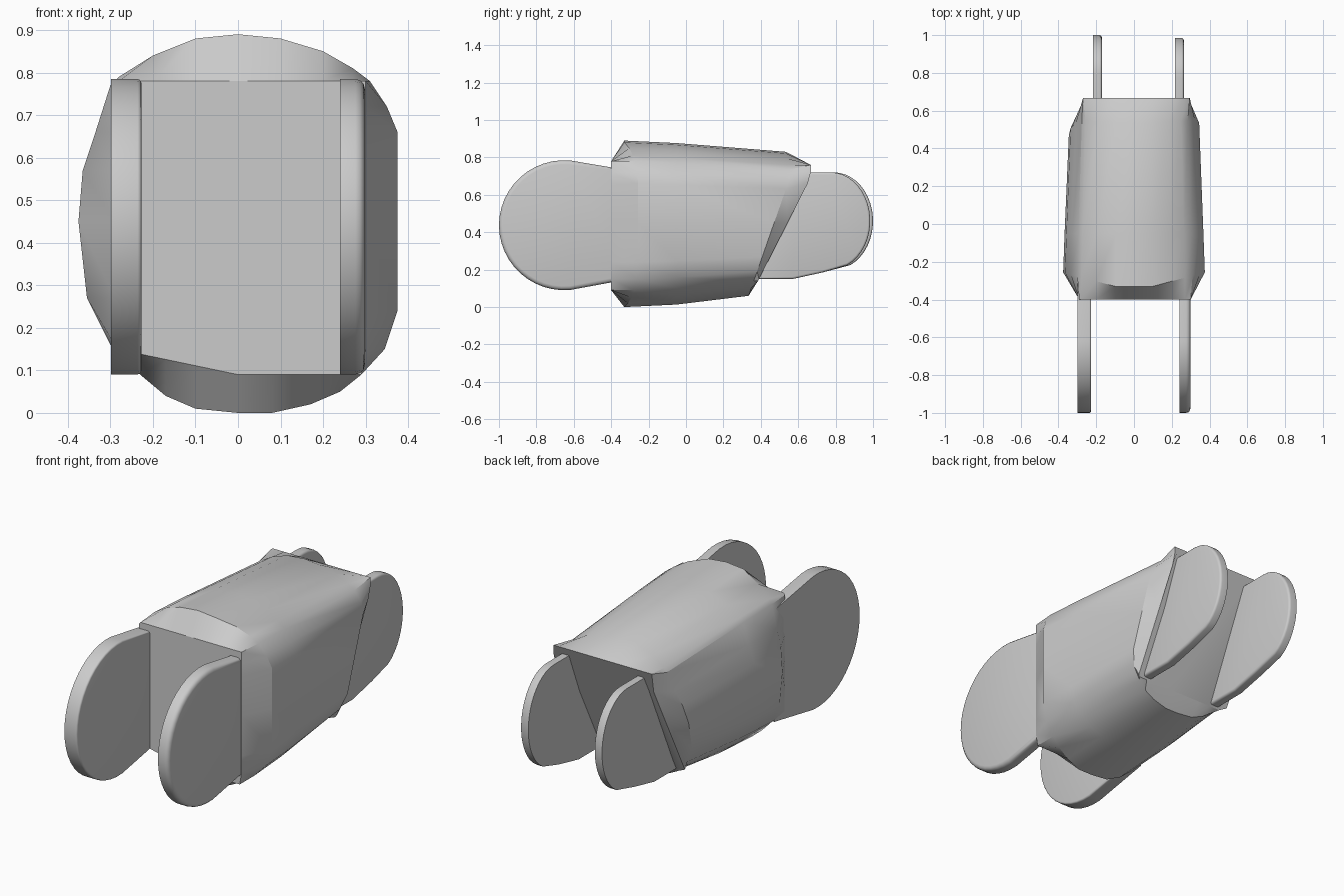
import bpy
import bmesh
from math import cos, sin, radians

default_cube = bpy.data.objects.get("Cube")
if default_cube:
    bpy.data.objects.remove(default_cube, do_unlink=True)

# Single plain grey finish
grey = bpy.data.materials.new("plain_grey")
grey.use_nodes = True
colour = (0.6, 0.6, 0.6, 1)
grey.diffuse_color = colour
grey.node_tree.nodes["Principled BSDF"].inputs["Base Color"].default_value = colour


def clamp(value, low, high):
    return max(low, min(high, value))


def make_object(name, bm, angle):
    bmesh.ops.recalc_face_normals(bm, faces=bm.faces[:])
    mesh = bpy.data.meshes.new(name)
    bm.to_mesh(mesh)
    bm.free()
    mesh.materials.append(grey)
    obj = bpy.data.objects.new(name, mesh)
    bpy.context.collection.objects.link(obj)
    bpy.ops.object.select_all(action="DESELECT")
    obj.select_set(True)
    bpy.context.view_layer.objects.active = obj
    bpy.ops.object.shade_smooth_by_angle(angle=radians(angle))
    return obj


# Rounded cross-section of the body, as x and z
outline = [
    (0, .89), (.1, .88), (.2, .85), (.27, .81), (.31, .78), (.35, .72),
    (.375, .66), (.375, .45), (.375, .24), (.345, .15), (.29, .09),
    (.24, .05), (.17, .02), (.08, 0), (0, 0), (-.1, .01), (-.17, .04),
    (-.23, .09), (-.3, .16), (-.355, .27), (-.375, .45), (-.365, .57),
    (-.335, .66), (-.3, .77), (-.28, .79), (-.2, .84), (-.1, .88),
]


def slant_y(z):
    """Depth of the sloping rear face at a given height."""
    return min(.385 + (z - .14) * .51, .667)


def front_face(x, z):
    x = clamp(x, -.29, .3)
    return x, -.4, clamp(z, .09 + .21 * max(0, -x), .78)


def front_shoulder(x, z):
    return x, -.33 + .27 * max(0, abs(x) - .1), z


def waist(x, z):
    return x * .98, -.05, .445 + (z - .445) * .97


def rear_shoulder(x, z):
    z = .445 + (z - .445) * .865
    return x * .92, slant_y(z) - .16 * z, z


def rear_face(x, z):
    z = clamp(z, .14, .76)
    return clamp(x, -.27, .295), slant_y(z), z


# Body: loft the section from the flat front to the sloping rear
bm = bmesh.new()
rings = [[bm.verts.new(station(x, z)) for x, z in outline]
         for station in (front_face, front_shoulder, waist, rear_shoulder, rear_face)]
count = len(outline)
for near, far in zip(rings, rings[1:]):
    for i in range(count):
        j = (i + 1) % count
        bm.faces.new((near[i], near[j], far[j], far[i]))
bm.faces.new(rings[0])
bm.faces.new(rings[-1])
make_object("body", bm, 28)


def make_plate(name, profile, x_min, x_max, bevel):
    """Extrude a side profile across x and round its +x rim."""
    bm = bmesh.new()
    face = bm.faces.new([bm.verts.new((x_min, y, z)) for y, z in profile])
    result = bmesh.ops.extrude_face_region(bm, geom=[face], use_keep_orig=True)
    moved = [g for g in result["geom"] if isinstance(g, bmesh.types.BMVert)]
    bmesh.ops.translate(bm, verts=moved, vec=(x_max - x_min, 0, 0))
    rim = [e for e in bm.edges if all(v in moved for v in e.verts)]
    bmesh.ops.bevel(bm, geom=rim, offset=bevel, segments=3, profile=.5,
                    affect="EDGES")
    return make_object(name, bm, 35)


def arc(cy, cz, ry, rz, start, end, steps):
    angles = [radians(start + (end - start) * i / steps) for i in range(steps + 1)]
    return [(cy + ry * cos(a), cz + rz * sin(a)) for a in angles]


# Front joint plates
front_profile = ([(-.3, .73)] + arc(-.65, .4375, .35, .3475, 85, 275, 24)
                 + [(-.3, .15)])
make_plate("front_right_plate", front_profile, -.298, -.227, .009)
make_plate("front_left_plate", front_profile, .24, .298, .022)

# Rear joint plates
for name, x_min, tip in (("rear_right_plate", -.217, 1), ("rear_left_plate", .217, .985)):
    rear_profile = ([(.36, .15), (.57, .15), (.73, .185)]
                    + arc(tip - .21, .46, .21, .26, -65, 90, 18)
                    + [(.6, .72)])
    make_plate(name, rear_profile, x_min, x_min + .047, .012)
